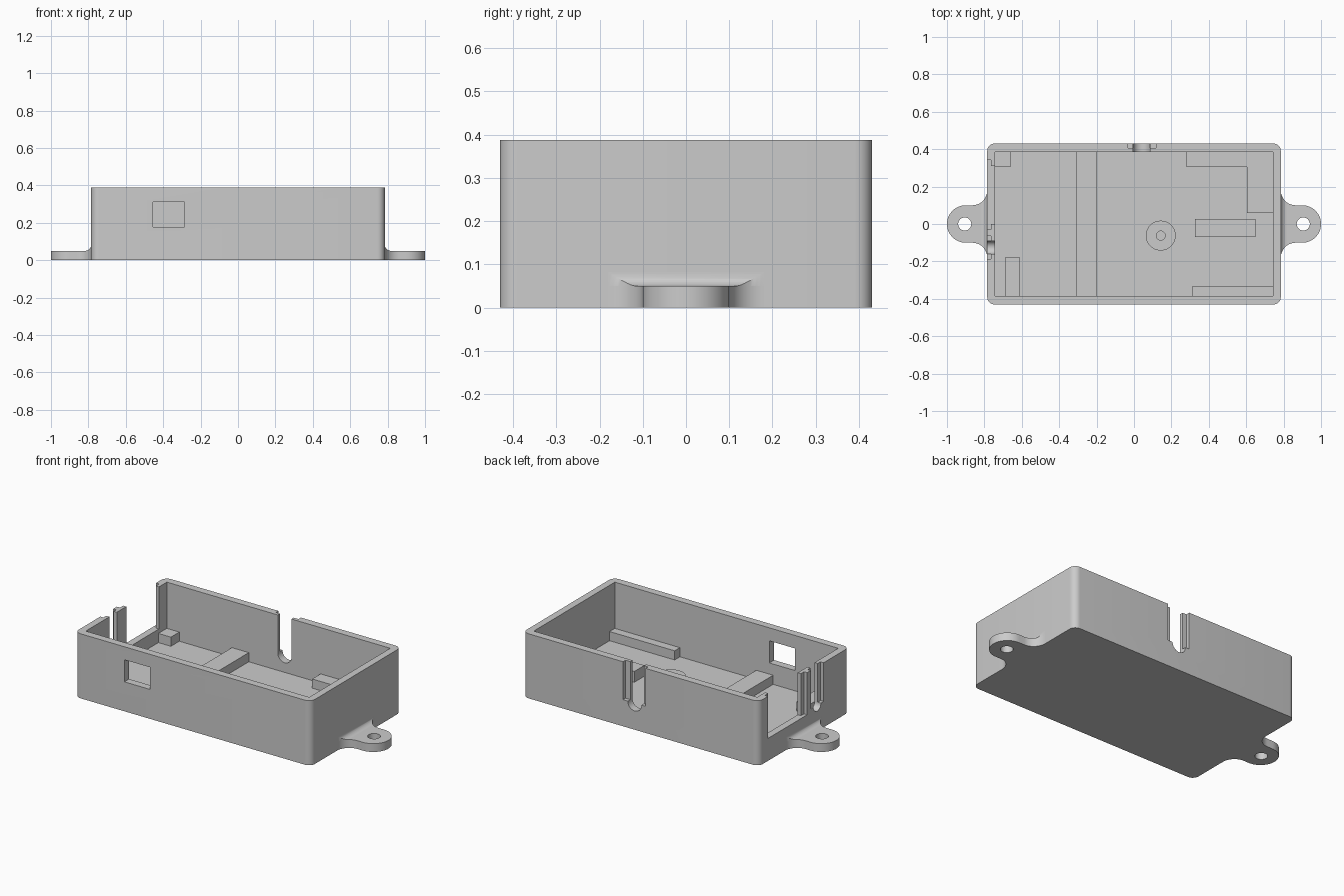
import bpy, bmesh, math

if "Cube" in bpy.data.objects:
    bpy.data.objects.remove(bpy.data.objects["Cube"], do_unlink=True)

grey = bpy.data.materials.new("plain grey")
grey.use_nodes = True
grey.diffuse_color = (0.6, 0.6, 0.6, 1)
grey.node_tree.nodes["Principled BSDF"].inputs["Base Color"].default_value = (0.6, 0.6, 0.6, 1)

W, D, H = 0.785, 0.43, 0.388      # half width, half depth, height
IX, IY = 0.743, 0.385             # inner half sizes
FLOOR, LEDGE, TAB = 0.055, 0.11, 0.05
TOP = H + 0.1


def prism(name, outline, lo, hi, axis="z"):
    """Extrude a closed 2D outline along one axis."""
    place = {"x": lambda a, b, t: (t, a, b),
             "y": lambda a, b, t: (a, t, b),
             "z": lambda a, b, t: (a, b, t)}[axis]
    bm = bmesh.new()
    face = bm.faces.new([bm.verts.new(place(a, b, lo)) for a, b in outline])
    new = bmesh.ops.extrude_face_region(bm, geom=[face])["geom"]
    shift = place(0, 0, hi - lo)
    bmesh.ops.translate(bm, vec=shift, verts=[v for v in new if isinstance(v, bmesh.types.BMVert)])
    bmesh.ops.recalc_face_normals(bm, faces=bm.faces)
    mesh = bpy.data.meshes.new(name)
    bm.to_mesh(mesh)
    bm.free()
    mesh.materials.append(grey)
    obj = bpy.data.objects.new(name, mesh)
    bpy.context.collection.objects.link(obj)
    return obj


def rect(a0, a1, b0, b1):
    return [(a0, b0), (a1, b0), (a1, b1), (a0, b1)]


def box(name, x0, x1, y0, y1, z0, z1):
    return prism(name, rect(x0, x1, y0, y1), z0, z1)


def arc(cx, cy, r, start, end, steps=12):
    angles = [math.radians(start + (end - start) * i / steps) for i in range(steps + 1)]
    return [(cx + r * math.cos(a), cy + r * math.sin(a)) for a in angles]


def circle(cx, cy, r, steps=40):
    return arc(cx, cy, r, 0, 360, steps)[:-1]


def boolean(obj, tool, operation="DIFFERENCE"):
    """Apply a boolean and remove the helper."""
    mod = obj.modifiers.new("cut", "BOOLEAN")
    mod.operation, mod.object, mod.solver = operation, tool, "EXACT"
    bpy.context.view_layer.objects.active = obj
    bpy.ops.object.modifier_apply(modifier=mod.name)
    bpy.data.objects.remove(tool, do_unlink=True)


def u_slot(a0, a1, bottom):
    """Open-topped slot outline with a round bottom."""
    r = (a1 - a0) / 2
    return arc((a0 + a1) / 2, bottom + r, r, 180, 360, 16) + [(a1, TOP), (a0, TOP)]


# Open tray with rounded upright corners
R = 0.04
outline = []
for sx, sy, start in ((1, 1, 0), (-1, 1, 90), (-1, -1, 180), (1, -1, 270)):
    outline += arc(sx * (W - R), sy * (D - R), R, start, start + 90, 8)
case = prism("case", outline, 0, H)
boolean(case, box("cavity", -IX, IX, -IY, IY, FLOOR, TOP))

# Window in the front wall
boolean(case, box("window_cut", -0.455, -0.285, -D - 0.1, -IY + 0.02, 0.177, 0.31))

# Cable slot in the back wall, with a stepped recess outside
boolean(case, prism("back_slot_cut", u_slot(-0.005, 0.086, 0.113), IY - 0.02, D + 0.1, "y"))
boolean(case, box("back_recess_cut", -0.032, 0.118, 0.406, D + 0.1, 0.16, TOP))

# Wide opening and narrow cable slot in the side wall, each with a recess
boolean(case, box("side_opening_cut", -W - 0.1, -IX + 0.02, 0, 0.31, 0.135, TOP))
boolean(case, box("side_recess_cut", -W - 0.1, -0.764, -0.03, 0.342, 0.135, TOP))
boolean(case, prism("side_slot_cut", u_slot(-0.16, -0.09, 0.12), -W - 0.1, -IX + 0.02, "x"))
boolean(case, box("slot_recess_cut", -W - 0.1, -0.764, -0.187, -0.065, 0.155, TOP))

# Raised supports on the floor
S = FLOOR - 0.01
box("cross_bar", -0.31, -0.198, -IY - 0.01, IY + 0.01, S, LEDGE)
box("corner_block", -IX - 0.01, -0.66, 0.305, IY + 0.01, S, LEDGE)
box("side_block", -0.69, -0.61, -IY - 0.01, -0.178, S, LEDGE)
box("front_rail", 0.31, IX + 0.01, -IY - 0.01, -0.335, S, LEDGE)
box("island_block", 0.325, 0.65, -0.07, 0.027, S, 0.12)
prism("corner_ledge", [(0.28, 0.305), (0.605, 0.305), (0.605, 0.06), (IX + 0.01, 0.06),
                       (IX + 0.01, IY + 0.01), (0.28, IY + 0.01)], S, LEDGE)
boss = prism("round_boss", circle(0.143, -0.062, 0.08), S, LEDGE)
boolean(boss, prism("boss_hole", circle(0.143, -0.062, 0.024, 24), FLOOR, TOP))


# Mounting tabs with flared roots and a fillet up the wall
def tab_outline(side):
    root = W - 0.01
    half = [(root, -0.18)] + arc(0.865, -0.18, 0.08, 180, 90, 12)
    tip = arc(0.9, 0, 0.1, -90, 90, 28)
    pts = half + tip + [(x, -y) for x, y in reversed(half)]
    return [(side * x, y) for x, y in pts]


for side, label in ((1, "left"), (-1, "right")):
    tab = prism(label + "_tab", tab_outline(side), 0, TAB)
    boolean(tab, prism("tab_hole", circle(side * 0.905, 0, 0.035), -0.1, 0.2))
    r = 0.033
    curve = arc(W + r, TAB + r, r, 180, 270, 10)
    profile = [(W - 0.005, TAB - 0.01), (W - 0.005, TAB + r)] + curve + [(W + r, TAB - 0.01)]
    fillet = prism(label + "_tab_fillet", [(side * x, z) for x, z in profile], -0.25, 0.25, "y")
    boolean(fillet, prism("fillet_trim", tab_outline(side), -0.1, 0.3), "INTERSECT")

# Smooth the round surfaces, keep hard edges
bpy.ops.object.select_all(action="DESELECT")
for obj in bpy.context.scene.objects:
    if obj.type == "MESH":
        obj.select_set(True)
        bpy.context.view_layer.objects.active = obj
bpy.ops.object.shade_smooth_by_angle(angle=math.radians(30))
